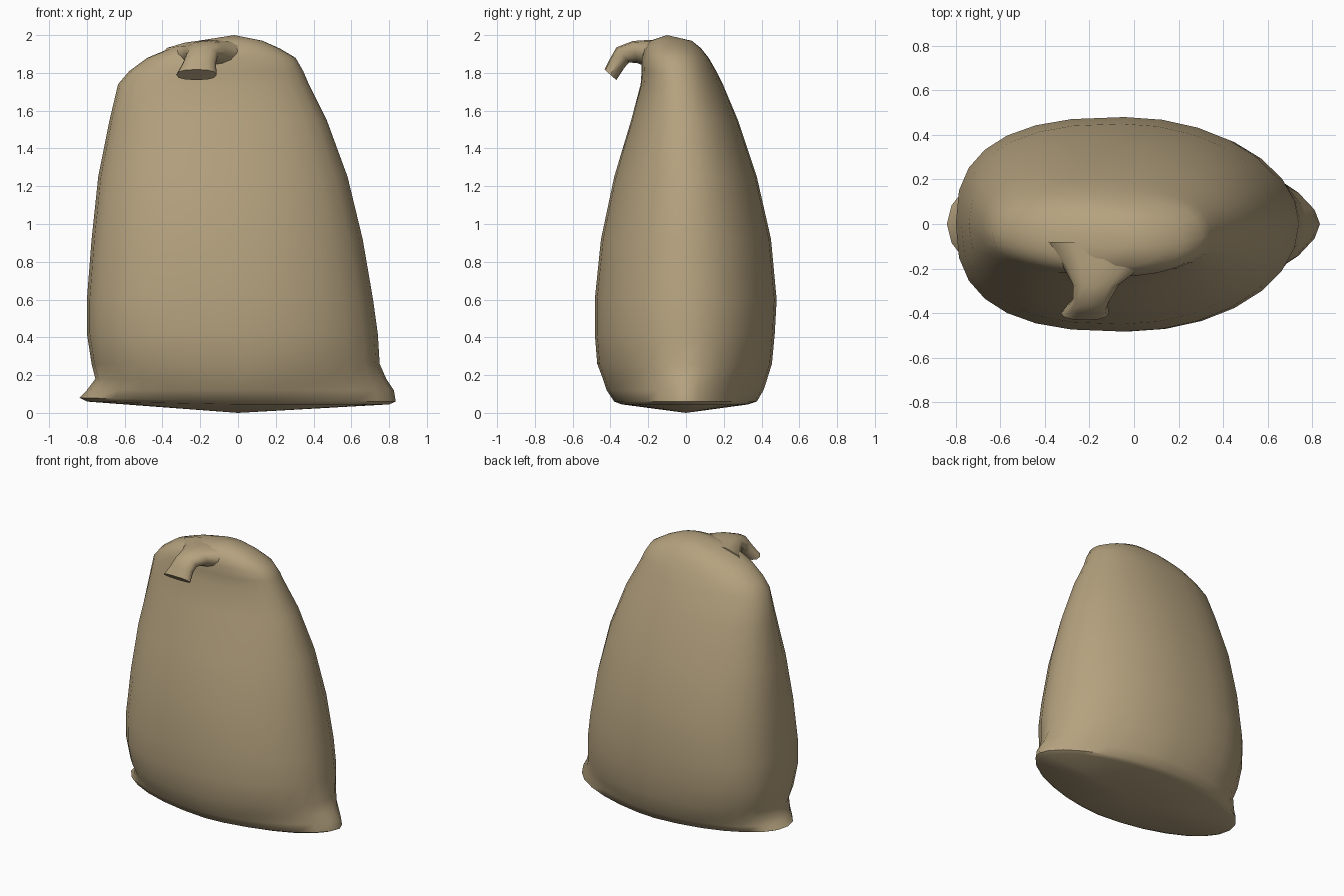
import bpy, bmesh
from math import cos, sin, pi, radians
from mathutils import Vector

if "Cube" in bpy.data.objects:
    bpy.data.objects.remove(bpy.data.objects["Cube"])

mat = bpy.data.materials.new("burlap")
mat.diffuse_color = (0.46, 0.36, 0.21, 1)
mat.use_nodes = True
mat.node_tree.nodes["Principled BSDF"].inputs["Base Color"].default_value = mat.diffuse_color


def loft(name, rings, start=None, end=None):
    """Skin closed rings; cap ends with a fan point, or an n-gon when None."""
    bm = bmesh.new()
    vr = [[bm.verts.new(p) for p in r] for r in rings]
    n = len(vr[0])
    for a, b in zip(vr, vr[1:]):
        for i in range(n):
            j = (i + 1) % n
            bm.faces.new((a[i], a[j], b[j], b[i]))
    for ring, tip in ((vr[0], start), (vr[-1], end)):
        if tip is None:
            bm.faces.new(ring)
        else:
            t = bm.verts.new(tip)
            for i in range(n):
                bm.faces.new((ring[i], ring[(i + 1) % n], t))
    bmesh.ops.recalc_face_normals(bm, faces=bm.faces)
    me = bpy.data.meshes.new(name)
    bm.to_mesh(me)
    bm.free()
    me.materials.append(mat)
    ob = bpy.data.objects.new(name, me)
    bpy.context.collection.objects.link(ob)
    bpy.ops.object.select_all(action='DESELECT')
    ob.select_set(True)
    bpy.context.view_layer.objects.active = ob
    bpy.ops.object.shade_smooth_by_angle(angle=radians(50))
    return ob


def spow(v, e):
    return (1 if v >= 0 else -1) * abs(v) ** e


def sack_ring(z, x0, x1, y0, y1, nl, nr, yc, zl=0.0, n=28):
    """Superellipse: separate extents per side, exponents for left and right."""
    xc = (x0 + x1) / 2
    pts = []
    for i in range(n):
        c, s = cos(2 * pi * i / n), sin(2 * pi * i / n)
        e = 2 / (nr if c >= 0 else nl)
        u, v = spow(c, e), spow(s, e)
        x = xc + u * ((x1 - xc) if u >= 0 else (xc - x0))
        y = yc + v * ((y1 - yc) if v >= 0 else (yc - y0))
        pts.append((x, y, z + zl * max(0, -u)))
    return pts


# Sack body: z, left, right, front, back, left/right exponent, centre y, left lift
levels = [
    (0.045, -0.80, 0.80, -0.34, 0.33, 2.0, 1.8, 0, 0.015),
    (0.06, -0.84, 0.835, -0.38, 0.375, 2.0, 1.7, 0, 0.02),
    (0.12, -0.80, 0.825, -0.42, 0.41, 2.1, 1.6, 0, 0.0),
    (0.18, -0.755, 0.785, -0.44, 0.43, 2.4, 1.7, 0, 0.0),
    (0.26, -0.775, 0.75, -0.47, 0.455, 2.5, 1.9, 0, 0.0),
    (0.42, -0.80, 0.74, -0.483, 0.47, 2.6, 2.0, 0, 0.0),
    (0.60, -0.80, 0.715, -0.483, 0.48, 2.6, 2.0, 0, 0.0),
    (0.92, -0.775, 0.66, -0.45, 0.45, 2.5, 2.0, 0, 0.0),
    (1.25, -0.74, 0.58, -0.38, 0.375, 2.4, 2.0, 0, 0.0),
    (1.55, -0.68, 0.47, -0.29, 0.275, 2.3, 2.1, -0.02, 0.0),
    (1.74, -0.635, 0.375, -0.24, 0.195, 2.3, 2.2, -0.04, 0.0),
    (1.81, -0.575, 0.345, -0.235, 0.16, 2.3, 2.3, -0.05, 0.0),
    (1.88, -0.48, 0.305, -0.235, 0.12, 2.3, 2.3, -0.06, 0.0),
    (1.93, -0.36, 0.22, -0.22, 0.08, 2.2, 2.2, -0.08, 0.0),
    (1.97, -0.21, 0.13, -0.19, 0.03, 2, 2, -0.09, 0.0),
]
loft("sack_body", [sack_ring(*l) for l in levels], (0, 0, 0.0), (-0.02, -0.1, 2.0))

# Gathered neck drooping over the front: centre, half width, half thickness, droop
neck = [
    (-0.12, -0.08, 1.885, 0.29, 0.085, 0),
    (-0.14, -0.19, 1.900, 0.18, 0.075, 0),
    (-0.17, -0.27, 1.910, 0.105, 0.060, 12),
    (-0.19, -0.335, 1.895, 0.083, 0.052, 40),
    (-0.205, -0.365, 1.850, 0.088, 0.045, 60),
    (-0.22, -0.400, 1.790, 0.107, 0.042, 48),
]
rings = []
for x, y, z, w, t, d in neck:
    up = Vector((0, -sin(radians(d)), cos(radians(d))))
    rings.append([Vector((x + w * spow(cos(a), 0.85), y, z)) + up * t * spow(sin(a), 0.85)
                  for a in (2 * pi * k / 12 for k in range(12))])
loft("sack_neck", rings)
